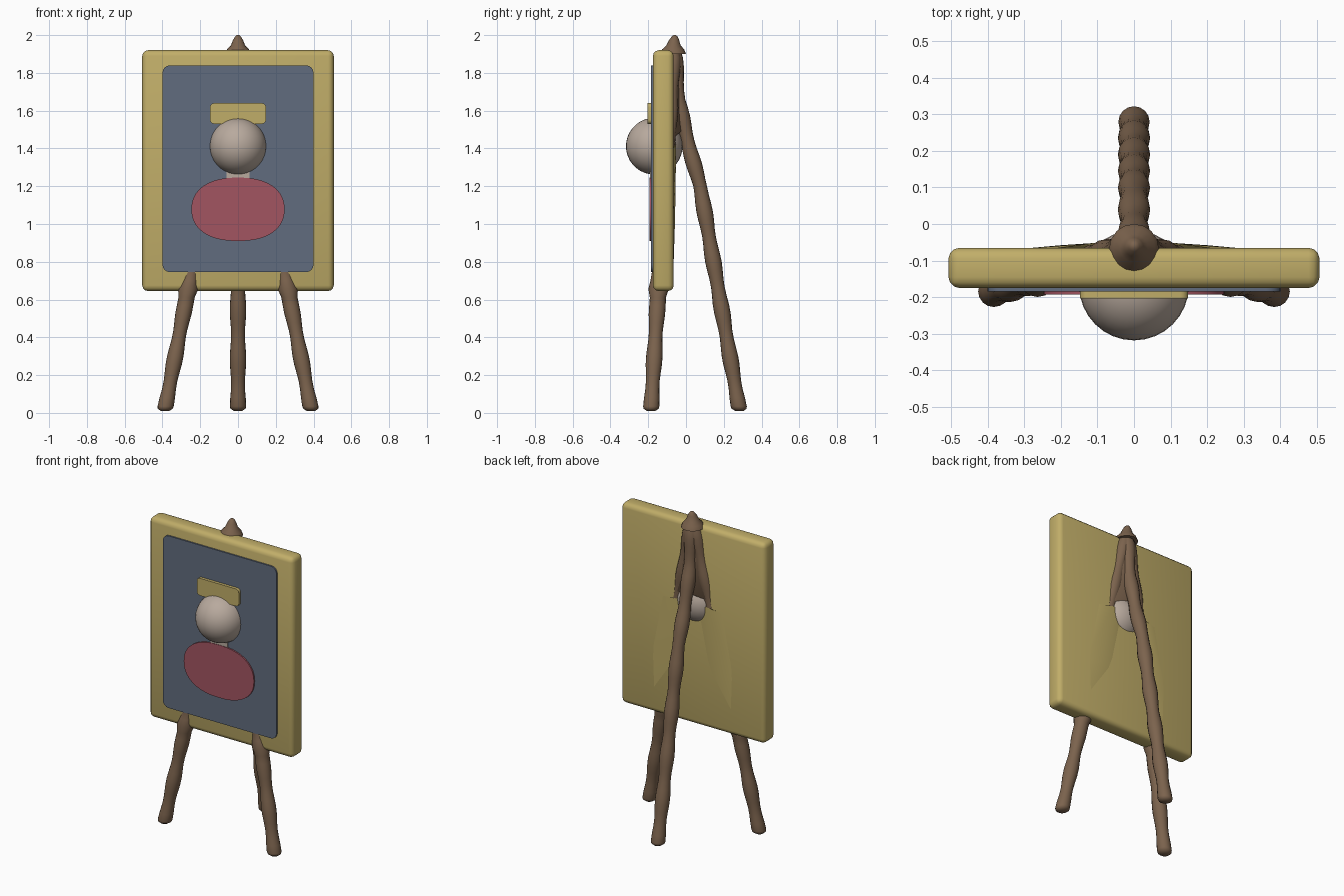
import bpy, bmesh, math
from mathutils import Vector

if "Cube" in bpy.data.objects:
    bpy.data.objects.remove(bpy.data.objects["Cube"])


def material(name, rgb):
    m = bpy.data.materials.new(name)
    m.diffuse_color = (*rgb, 1)
    m.use_nodes = True
    m.node_tree.nodes["Principled BSDF"].inputs["Base Color"].default_value = m.diffuse_color
    return m


GOLD = material("gold", (0.53, 0.42, 0.14))
BLUE = material("blue", (0.12, 0.15, 0.21))
RED = material("red", (0.36, 0.09, 0.12))
WOOD = material("wood", (0.20, 0.125, 0.075))
PALE = material("pale", (0.48, 0.40, 0.34))


def finish(bm, name, mat, angle=40):
    bmesh.ops.recalc_face_normals(bm, faces=bm.faces)
    me = bpy.data.meshes.new(name)
    bm.to_mesh(me)
    bm.free()
    ob = bpy.data.objects.new(name, me)
    bpy.context.collection.objects.link(ob)
    me.materials.append(mat)
    bpy.ops.object.select_all(action='DESELECT')
    ob.select_set(True)
    bpy.context.view_layer.objects.active = ob
    bpy.ops.object.shade_smooth_by_angle(angle=math.radians(angle))
    return ob


def slab(name, mat, outline, y0, y1, bevel=0.0):
    """Extrude an (x, z) outline from y0 to y1 and round its edges."""
    bm = bmesh.new()
    f = bm.faces.new([bm.verts.new((x, y0, z)) for x, z in outline])
    ext = bmesh.ops.extrude_face_region(bm, geom=[f])["geom"]
    for v in ext:
        if isinstance(v, bmesh.types.BMVert):
            v.co.y = y1
    if bevel:
        bmesh.ops.bevel(bm, geom=bm.edges[:], offset=bevel, segments=3,
                        profile=0.5, affect='EDGES')
    return finish(bm, name, mat)


def rounded_rect(x, z0, z1, r, n=4):
    pts = []
    for cx, cz, a0 in ((x - r, z1 - r, 0), (r - x, z1 - r, 90),
                       (r - x, z0 + r, 180), (x - r, z0 + r, 270)):
        for i in range(n + 1):
            a = math.radians(a0 + 90 * i / n)
            pts.append((cx + r * math.cos(a), cz + r * math.sin(a)))
    return pts


def limb(name, mat, rings, sides=16):
    """Tube of horizontal rings (x, y, z, radius)."""
    bm = bmesh.new()
    loops = []
    for x, y, z, r in rings:
        loops.append([bm.verts.new((x + r * math.cos(2 * math.pi * i / sides),
                                    y + r * math.sin(2 * math.pi * i / sides), z))
                      for i in range(sides)])
    for a, b in zip(loops, loops[1:]):
        for i in range(sides):
            j = (i + 1) % sides
            bm.faces.new((a[i], a[j], b[j], b[i]))
    bm.faces.new(loops[0])
    bm.faces.new(loops[-1])
    return finish(bm, name, mat, 60)


def leg_rings(path, flare=None):
    """Slightly wavy tapered leg along a path, rounded at the foot."""
    rings = [(*path[0], 0.022)]
    for a, b in zip(path, path[1:]):
        a, b = Vector(a), Vector(b)
        n = max(2, round((b - a).length / 0.045))
        for i in range(1, n + 1):
            p = a.lerp(b, i / n)
            r = 0.040 + 0.004 * math.cos(p.z * 2 * math.pi / 0.26 - 0.6)
            r *= min(1, 0.8 + 5 * p.z)
            if flare:
                r += 0.018 * math.exp(-((p.z - flare) / 0.04) ** 2)
            if p.z > 1.9:
                r *= max(0.4, (2.02 - p.z) / 0.12)
            rings.append((*p, r))
    return rings


def hull(name, mat, pts):
    bm = bmesh.new()
    for p in pts:
        bm.verts.new(p)
    bmesh.ops.convex_hull(bm, input=bm.verts)
    return finish(bm, name, mat, 60)


# picture frame and canvas
slab("frame", GOLD, [(-.507, .645), (.507, .645), (.507, 1.92), (-.507, 1.92)],
     -.175, -.065, .03)
slab("canvas", BLUE, rounded_rect(.40, .745, 1.84, .04), -.184, -.15)

# portrait: shoulders, neck, head and hat
shoulders = []
for i in range(40):
    a = 2 * math.pi * i / 40
    c, s = math.cos(a), math.sin(a)
    shoulders.append((.247 * math.copysign(abs(c) ** .85, c),
                      1.078 + .168 * math.copysign(abs(s) ** .9, s)))
slab("shoulders", RED, shoulders, -.193, -.15)
slab("neck", PALE, rounded_rect(.06, 1.22, 1.32, .015), -.190, -.15)
slab("hat", GOLD, rounded_rect(.148, 1.53, 1.64, .022), -.203, -.15)
bm = bmesh.new()
bmesh.ops.create_uvsphere(bm, u_segments=32, v_segments=18, radius=.15)
bmesh.ops.translate(bm, verts=bm.verts, vec=(0, -.168, 1.412))
finish(bm, "head", PALE, 60)

# easel legs meeting at the tip
for side, s in (("left", -1), ("right", 1)):
    limb(f"front_leg_{side}", WOOD, leg_rings(
        [(s * .387, -.185, .01), (s * .383, -.184, .035), (s * .255, -.143, .70),
         (s * .125, -.098, 1.35), (0, -.065, 1.97)], flare=.665))
    # soft swelling of the back panel over the leg
    hull(f"back_swell_{side}", GOLD,
         [(s * .11, -.052, 1.42), (s * .20, -.058, 1.02), (s * .30, -.068, .72),
          (s * .02, -.068, 1.42), (s * .23, -.068, 1.40), (s * .31, -.068, 1.0),
          (s * .11, -.068, 1.0), (s * .15, -.08, 1.2)])
limb("back_leg", WOOD, leg_rings(
    [(0, .283, .01), (0, .279, .035), (0, .075, 1.2), (0, .018, 1.4),
     (0, -.043, 1.66), (0, -.065, 1.97)]))

# webbing between the legs and the pointed tip
hull("leg_web", WOOD, [(0, -.035, 1.93), (0, -.09, 1.93), (-.115, -.062, 1.46),
                       (.115, -.062, 1.46), (0, -.015, 1.50), (-.05, -.05, 1.85),
                       (.05, -.05, 1.85), (0, -.09, 1.46)])
limb("tip", WOOD, [(0, -.068, 1.90, .068), (0, -.068, 1.925, .058),
                   (0, -.066, 1.945, .038), (0, -.063, 1.975, .026),
                   (0, -.06, 1.993, .015), (0, -.06, 2.0, .006)])
